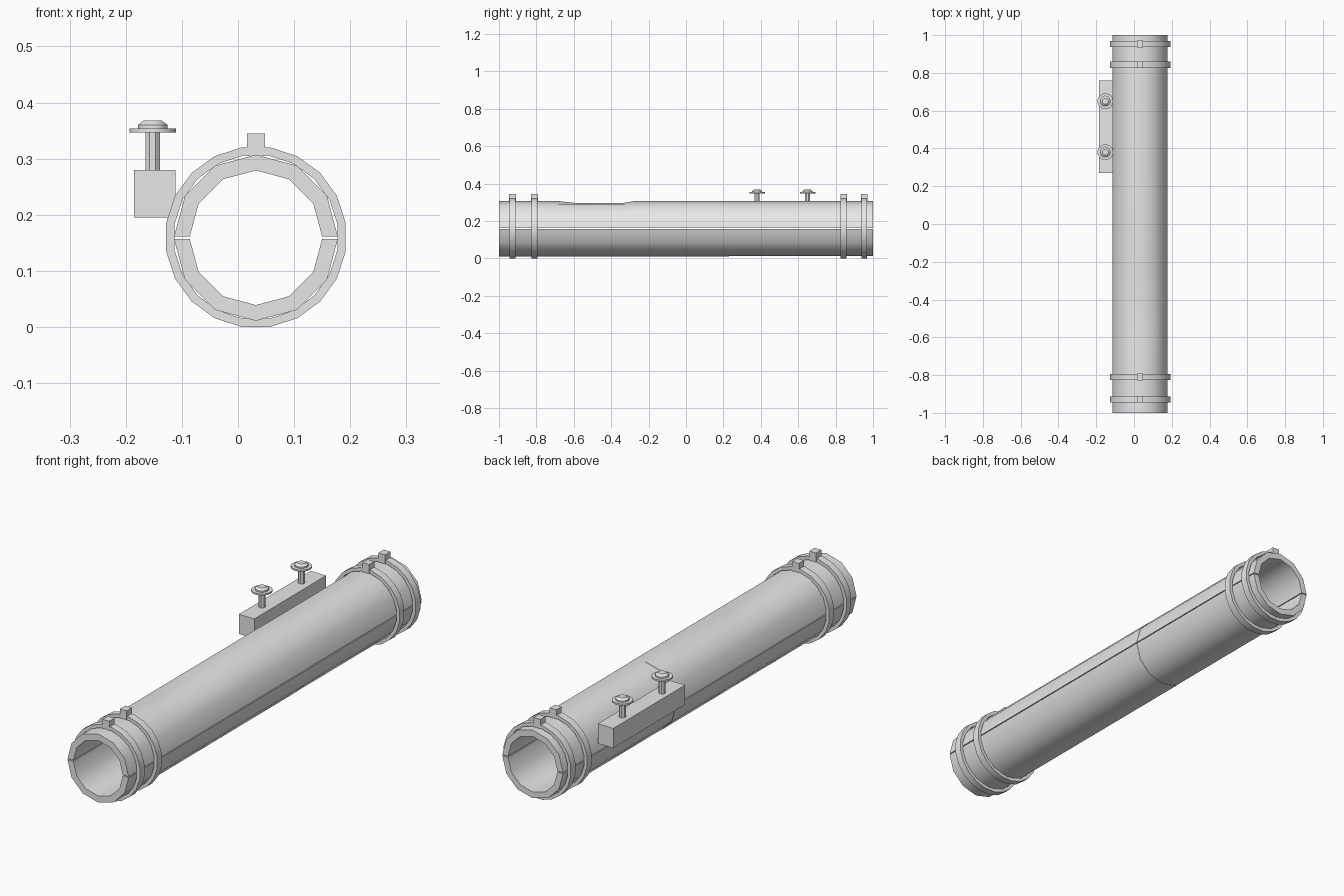
import bpy
import bmesh
from math import cos, sin, pi, radians
from mathutils import Matrix, Vector

if "Cube" in bpy.data.objects:
    bpy.data.objects.remove(bpy.data.objects["Cube"], do_unlink=True)

grey = bpy.data.materials.new("plain grey")
grey.use_nodes = True
COLOUR = (0.8, 0.8, 0.8, 1)
grey.diffuse_color = COLOUR
grey.node_tree.nodes["Principled BSDF"].inputs["Base Color"].default_value = COLOUR

AXIS_X, AXIS_Z = 0.032, 0.16


def finish(name, bm, angle=40):
    bmesh.ops.recalc_face_normals(bm, faces=bm.faces)
    for f in bm.faces:
        f.smooth = True
    mesh = bpy.data.meshes.new(name)
    bm.to_mesh(mesh)
    bm.free()
    mesh.set_sharp_from_angle(angle=radians(angle))
    mesh.materials.append(grey)
    bpy.context.collection.objects.link(bpy.data.objects.new(name, mesh))


def box(name, centre, size):
    bm = bmesh.new()
    bmesh.ops.create_cube(bm, size=1, matrix=Matrix.Translation(centre) @ Matrix.Diagonal((*size, 1)))
    finish(name, bm)


def skin(bm, loops, close):
    """Join a row of vertex loops into walls; close joins the last loop to the first."""
    n = len(loops[0])
    for i in range(len(loops) if close else len(loops) - 1):
        a, b = loops[i], loops[(i + 1) % len(loops)]
        for j in range(n):
            k = (j + 1) % n
            bm.faces.new((a[j], a[k], b[k], b[j]))


# Half shells of the tube: (y, outer radius, drop of the top ridge)
stations = [(-1, 0.146, 0), (-0.69, 0.146, 0), (-0.6, 0.146, 0.01),
            (-0.33, 0.146, 0.01), (-0.27, 0.146, 0), (0.23, 0.146, 0),
            (0.231, 0.145, 0), (1, 0.145, 0)]


def half_shell(name, side):
    bm = bmesh.new()
    loops = []
    for y, radius, drop in stations:
        section = []
        for r, steps in ((radius, range(7)), (0.118, range(6, -1, -1))):
            for i in steps:
                a = i * pi / 6
                z = r * sin(a)
                if i == 3 and r == radius and side > 0:
                    z -= drop
                section.append(bm.verts.new((AXIS_X + r * cos(a), y, AXIS_Z - 0.001 + side * (z + 0.002))))
        loops.append(section)
    skin(bm, loops, False)
    # End caps as quads between the outer and inner arcs
    for s in (loops[0], loops[-1]):
        for i in range(6):
            bm.faces.new((s[i], s[i + 1], s[12 - i], s[13 - i]))
    finish(name, bm)


half_shell("upper_tube_half", 1)
half_shell("lower_tube_half", -1)


# Clamp bands with a square lug on top
def clamp(name, y):
    bm = bmesh.new()
    loops = []
    for r, dy in ((0.162, -0.016), (0.162, 0.016), (0.147, 0.016), (0.147, -0.016)):
        angles = [(i + 0.5) * pi / 10 for i in range(20)]
        loops.append([bm.verts.new((AXIS_X + r * cos(a), y + dy, AXIS_Z + r * sin(a))) for a in angles])
    skin(bm, loops, True)
    finish(name + "_band", bm)
    box(name + "_lug", (AXIS_X, y, 0.325), (0.032, 0.036, 0.04))


for name, y in (("front_outer", -0.928), ("front_inner", -0.81),
                ("back_inner", 0.843), ("back_outer", 0.953)):
    clamp(name, y)

# Side rail on the right
box("side_rail", (-0.148, 0.515, 0.2375), (0.074, 0.49, 0.085))


# Thumb screws standing on the rail
def lathe(name, x, y, profile, sides):
    bm = bmesh.new()
    loops = []
    for r, z in profile:
        angles = [(i + 0.5) * 2 * pi / sides for i in range(sides)]
        loops.append([bm.verts.new((x + r * cos(a), y + r * sin(a), z)) for a in angles])
    skin(bm, loops, False)
    bm.faces.new(loops[0])
    bm.faces.new(loops[-1])
    finish(name, bm, 30)


head = [(0.042, 0.347), (0.042, 0.354), (0.027, 0.354), (0.027, 0.36), (0.016, 0.368)]
for name, y in (("front", 0.38), ("back", 0.65)):
    lathe(name + "_screw_stem", -0.152, y, [(0.014, 0.275), (0.014, 0.349)], 8)
    lathe(name + "_screw_head", -0.152, y, head, 16)
